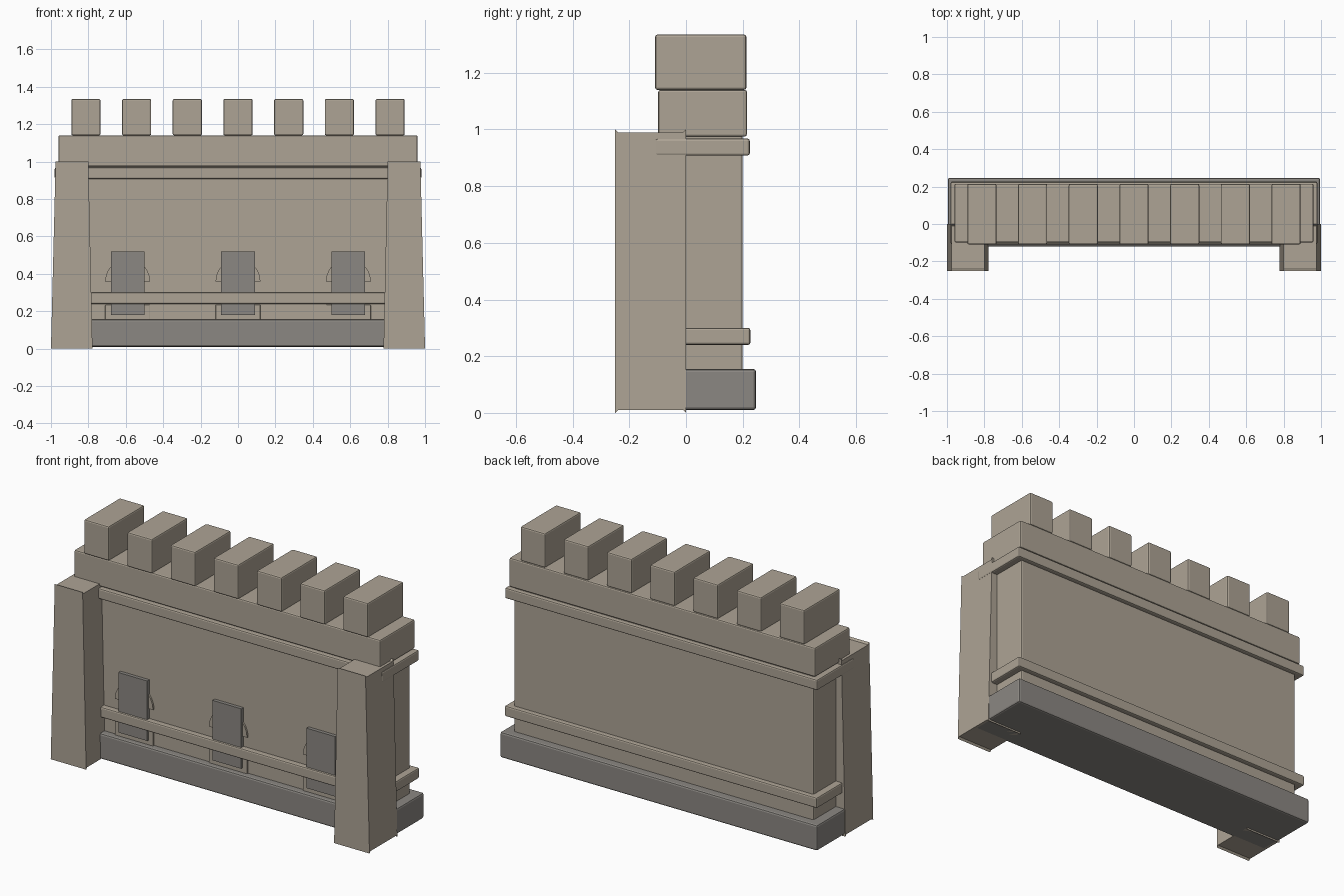
import bpy, bmesh, math

if "Cube" in bpy.data.objects:
    bpy.data.objects.remove(bpy.data.objects["Cube"])


def material(name, color):
    m = bpy.data.materials.new(name)
    m.diffuse_color = color
    m.use_nodes = True
    m.node_tree.nodes["Principled BSDF"].inputs["Base Color"].default_value = m.diffuse_color
    return m


STONE = material("stone", (0.42, 0.37, 0.30, 1))
DARK = material("dark_stone", (0.26, 0.245, 0.225, 1))


def finish(name, bm, mat, bevel=0.0):
    bmesh.ops.recalc_face_normals(bm, faces=bm.faces)
    me = bpy.data.meshes.new(name)
    bm.to_mesh(me)
    bm.free()
    me.materials.append(mat)
    ob = bpy.data.objects.new(name, me)
    bpy.context.collection.objects.link(ob)
    if bevel:
        mod = ob.modifiers.new("bevel", 'BEVEL')
        mod.width = bevel
        mod.segments = 2
    return ob


def box(name, x, y, z, mat=STONE, bevel=0.008):
    bm = bmesh.new()
    bmesh.ops.create_cube(bm, size=1)
    for v in bm.verts:
        for i, (a, b) in enumerate((x, y, z)):
            v.co[i] = a if v.co[i] < 0 else b
    return finish(name, bm, mat, bevel)


# Main wall, plinth, string courses and parapet
box("wall", (-0.94, 0.94), (-0.08, 0.20), (0.10, 1.00))
box("plinth", (-0.995, 0.995), (-0.12, 0.247), (0.01, 0.155), DARK, 0.01)
box("lower_band", (-0.98, 0.98), (-0.11, 0.227), (0.24, 0.30))
box("upper_band", (-0.98, 0.98), (-0.108, 0.225), (0.908, 0.968))
box("parapet", (-0.96, 0.96), (-0.098, 0.215), (0.975, 1.14))

# Merlons
for i in range(7):
    cx = (i - 3) * 0.271
    box(f"merlon_{i + 1}", (cx - 0.078, cx + 0.078), (-0.109, 0.213), (1.14, 1.335))

# Tapered buttresses with thin lips at the top and bottom edges
PROFILE = [(-0.25, 0), (-0.24, 0.01), (-0.01, 0.01), (0, 0),
           (0, 1), (-0.01, 0.99), (-0.24, 0.99), (-0.25, 1)]
for side, label in ((-1, "left"), (1, "right")):
    bm = bmesh.new()
    inner = [bm.verts.new((side * (0.778 + 0.022 * z), y, z)) for y, z in PROFILE]
    outer = [bm.verts.new((side * (1.0 - 0.025 * z), y, z)) for y, z in PROFILE]
    bm.faces.new(inner)
    bm.faces.new(outer)
    for i in range(8):
        j = (i + 1) % 8
        bm.faces.new((inner[i], inner[j], outer[j], outer[i]))
    finish(f"{label}_buttress", bm, STONE)

# Openings: dark panel, half-round arch behind it and sill below
for i, cx in enumerate((-0.59, 0, 0.59)):
    box(f"opening_panel_{i + 1}", (cx - 0.09, cx + 0.09), (-0.10, -0.06), (0.18, 0.52), DARK, 0)
    box(f"opening_sill_{i + 1}", (cx - 0.12, cx + 0.12), (-0.09, -0.06), (0.13, 0.235), STONE, 0.004)
    bm = bmesh.new()
    arc = [bm.verts.new((cx + 0.12 * math.cos(math.pi * k / 12), -0.09,
                         0.36 + 0.12 * math.sin(math.pi * k / 12))) for k in range(13)]
    face = bm.faces.new(arc)
    ext = bmesh.ops.extrude_face_region(bm, geom=[face], use_keep_orig=True)
    for v in ext["geom"]:
        if isinstance(v, bmesh.types.BMVert):
            v.co.y = -0.06
    finish(f"opening_arch_{i + 1}", bm, STONE)
